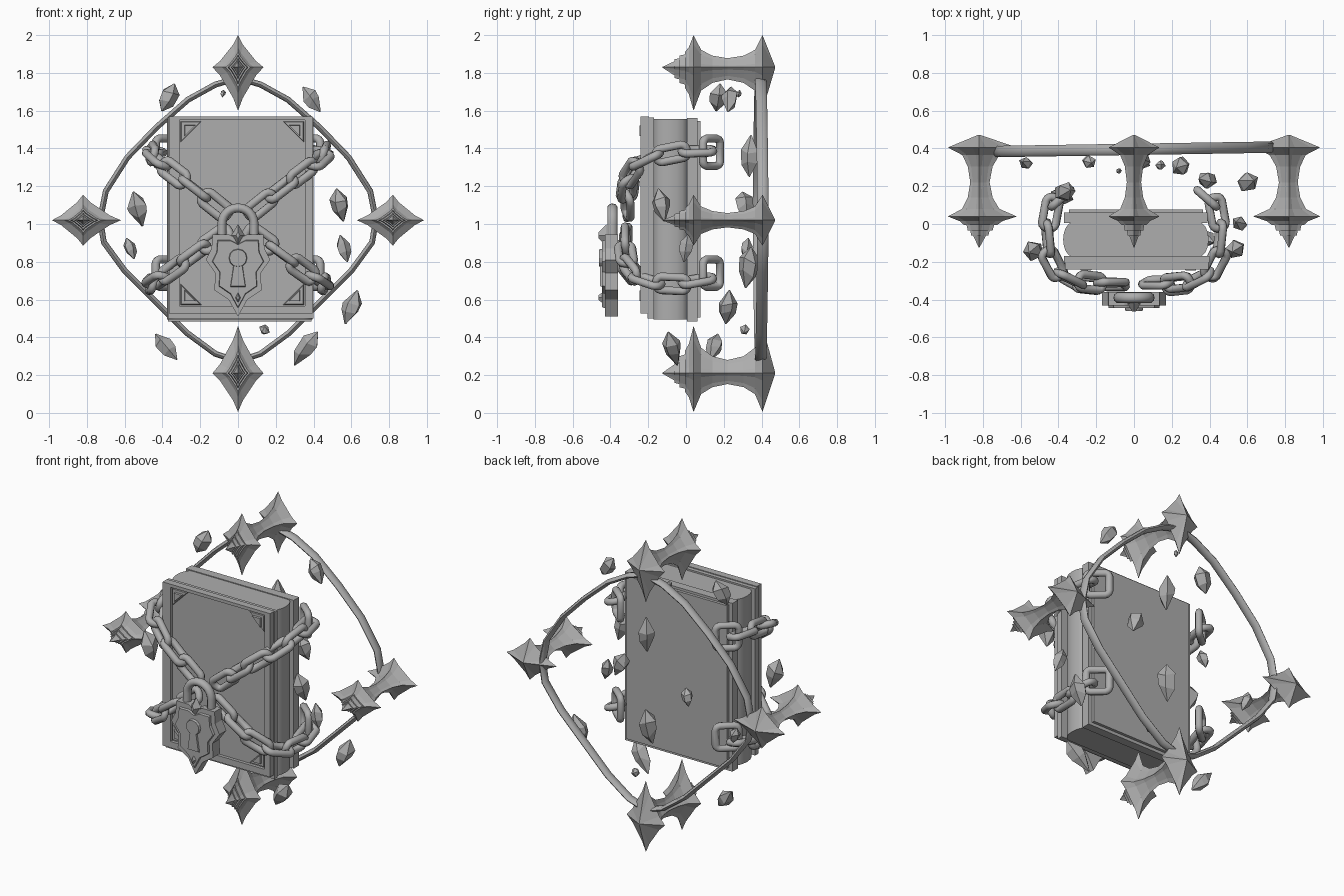
import bpy, bmesh, math, random
from mathutils import Vector, Matrix

cube = bpy.data.objects.get("Cube")
if cube:
    bpy.data.objects.remove(cube, do_unlink=True)
random.seed(4)

mat = bpy.data.materials.new("stone_grey")
mat.use_nodes = True
mat.diffuse_color = (0.42, 0.42, 0.42, 1)
mat.node_tree.nodes["Principled BSDF"].inputs["Base Color"].default_value = (0.42, 0.42, 0.42, 1)


def finish(bm, name, smooth=False):
    bmesh.ops.recalc_face_normals(bm, faces=bm.faces)
    me = bpy.data.meshes.new(name)
    bm.to_mesh(me)
    bm.free()
    me.materials.append(mat)
    ob = bpy.data.objects.new(name, me)
    bpy.context.collection.objects.link(ob)
    if smooth:
        bpy.ops.object.select_all(action='DESELECT')
        ob.select_set(True)
        bpy.context.view_layer.objects.active = ob
        bpy.ops.object.shade_smooth_by_angle(angle=math.radians(50))
    return ob


def loft(bm, rings, loop=False):
    """Skin a list of point rings; close the ends or join them in a loop."""
    vs = [[bm.verts.new(p) for p in r] for r in rings]
    n = len(vs[0])
    for a, b in zip(vs, vs[1:] + vs[:1] if loop else vs[1:]):
        for i in range(n):
            j = (i + 1) % n
            bm.faces.new((a[i], a[j], b[j], b[i]))
    if not loop:
        bm.faces.new(vs[0])
        bm.faces.new(vs[-1])


def tube(bm, pts, normal, r_in, r_n, loop=True, sides=8):
    """Sweep an ellipse along a flat path lying across the given normal."""
    rings, n = [], len(pts)
    for i, p in enumerate(pts):
        a = pts[i - 1] if loop or i else p
        b = pts[(i + 1) % n] if loop or i < n - 1 else p
        side = (b - a).normalized().cross(normal)
        rings.append([p + side * r_in * math.cos(t) + normal * r_n * math.sin(t)
                      for t in (math.tau * k / sides for k in range(sides))])
    loft(bm, rings, loop)


def box(bm, x0, x1, y0, y1, z0, z1):
    m = Matrix.Translation(((x0 + x1) / 2, (y0 + y1) / 2, (z0 + z1) / 2))
    bmesh.ops.create_cube(bm, size=1, matrix=m @ Matrix.Diagonal((x1 - x0, y1 - y0, z1 - z0, 1)))


def plate(bm, pts, y0, y1, bevel=0.0):
    """Extrude an x-z outline from back y0 to front y1, shrinking the front."""
    c = sum((Vector(p) for p in pts), Vector((0, 0))) / len(pts)
    front = [Vector(p).lerp(c, bevel) for p in pts]
    loft(bm, [[(p[0], y0, p[1]) for p in pts], [(p[0], y1, p[1]) for p in front]])


# Book: covers with raised border
bm = bmesh.new()
box(bm, -0.37, 0.40, -0.205, -0.17, 0.50, 1.565)
box(bm, -0.33, 0.37, -0.22, -0.20, 0.54, 1.56)
for x0, x1, z0, z1 in ((-0.365, -0.31, 0.525, 1.57), (0.355, 0.395, 0.525, 1.57),
                       (-0.365, 0.395, 0.525, 0.565), (-0.365, 0.395, 1.55, 1.57)):
    box(bm, x0, x1, -0.24, -0.195, z0, z1)
finish(bm, "front_cover")

bm = bmesh.new()
box(bm, -0.37, 0.39, 0.005, 0.06, 0.485, 1.56)
box(bm, -0.345, 0.365, 0.05, 0.078, 0.505, 1.545)
finish(bm, "back_cover")

# Page block with bulging sides
bm = bmesh.new()
outline = []
for s in (1, -1):
    for k in range(9):
        t = -math.pi / 2 + math.pi * k / 8
        outline.append((s * (0.335 + 0.05 * math.cos(t)) + 0.01, -0.082 + s * 0.09 * math.sin(t)))
loft(bm, [[(x, y, z) for x, y in outline] for z in (0.495, 1.555)])
finish(bm, "page_block", True)

# Triangular corner fittings on the front cover
bm = bmesh.new()
for cx, sx in ((-0.305, 1), (0.35, -1)):
    for cz, sz in ((0.57, 1), (1.545, -1)):
        for off, size, y in ((0, 0.115, -0.232), (0.02, 0.065, -0.245)):
            a, b = cx + sx * off, cz + sz * off
            plate(bm, [(a, b), (a + sx * size, b), (a, b + sz * size)], -0.215, y, 0.15)
finish(bm, "cover_corners")

# Ring behind the book: a diamond with rounded corners, (x, z) per quarter
upper_arc = [(0.73, 0), (0.70, 0.15), (0.585, 0.33), (0.43, 0.49), (0.265, 0.635), (0.12, 0.715), (0, 0.75)]
lower_arc = [(0.73, 0), (0.71, 0.12), (0.60, 0.27), (0.44, 0.43), (0.27, 0.60), (0.12, 0.71), (0, 0.75)]
ring_xz = upper_arc[:-1] + [(-x, z) for x, z in upper_arc[:0:-1]]
ring_xz += [(-x, -z) for x, z in lower_arc[:-1]] + [(x, -z) for x, z in lower_arc[:0:-1]]
bm = bmesh.new()
tube(bm, [Vector((x, 0.395 + 0.016 * x, 1.023 + z)) for x, z in ring_xz], Vector((0, 1, 0)), 0.016, 0.03)
finish(bm, "back_ring", True)

# Four double-ended spiked stars: (y, scale) rings
star_profile = [(0.472, 0.02), (0.405, 1), (0.365, 0.54), (0.305, 0.36), (0.22, 0.28), (0.14, 0.36),
                (0.08, 0.54), (0.04, 1), (0.015, 0.62), (-0.005, 0.48), (-0.005, 0.4),
                (-0.035, 0.36), (-0.035, 0.28), (-0.06, 0.25), (-0.06, 0.19), (-0.125, 0.01)]
for name, cx, cz, ux, uz, r_out, r_in in (("top_star", 0, 1.83, 0, 1, 0.17, 0.23),
                                          ("bottom_star", 0, 0.21, 0, -1, 0.205, 0.25),
                                          ("left_star", 0.82, 1.02, 1, 0, 0.165, 0.19),
                                          ("right_star", -0.82, 1.02, -1, 0, 0.165, 0.20)):
    bm = bmesh.new()
    rings = []
    for y, s in star_profile:
        ring = []
        for k in range(12):
            c, d = math.cos(math.tau * k / 12), math.sin(math.tau * k / 12)
            a = math.copysign(abs(c) ** 2.4, c) * (r_out if c > 0 else r_in) * s
            b = math.copysign(abs(d) ** 2.4, d) * 0.135 * s
            ring.append((cx + ux * a + uz * b, y, cz + uz * a - ux * b))
        rings.append(ring)
    loft(bm, rings)
    finish(bm, name)


# Chains: alternating links strung along a bent path
def link(bm, pos, along, flat, length=0.21, width=0.12):
    flat = (flat - along * flat.dot(along)).normalized()
    side = along.cross(flat)
    wire, r = 0.022, 0.03
    h, w = length / 2 - wire - r, width / 2 - wire - r
    pts = []
    for k in range(16):
        t = math.tau * (k + 0.5) / 16
        c, s = math.cos(t), math.sin(t)
        pts.append(pos + along * (math.copysign(h, c) + r * c) + side * (math.copysign(w, s) + r * s))
    tube(bm, pts, flat, wire, wire)


def at_length(path, d):
    for a, b in zip(path, path[1:]):
        seg = (b - a).length
        if d <= seg or b is path[-1]:
            return a + (b - a).normalized() * d
        d -= seg


upper = [(0.12, -0.31, 1.10), (0.22, -0.31, 1.18), (0.34, -0.29, 1.27), (0.43, -0.21, 1.34),
         (0.46, -0.05, 1.38), (0.44, 0.06, 1.385)]
lower = [(0.12, -0.32, 0.92), (0.22, -0.32, 0.85), (0.34, -0.30, 0.76), (0.43, -0.21, 0.70),
         (0.46, -0.05, 0.68), (0.44, 0.06, 0.70)]
for name, sx, course, end_z in (("upper_left_chain", 1, upper, 1.38),
                                ("upper_right_chain", -1, upper, 1.38),
                                ("lower_left_chain", 1, lower, 0.74),
                                ("lower_right_chain", -1, lower, 0.74)):
    bm = bmesh.new()
    path = [Vector((sx * x, y, z)) for x, y, z in course]
    total = sum((b - a).length for a, b in zip(path, path[1:]))
    count = 6
    for k in range(count):
        d = total * k / (count - 1)
        p = at_length(path, d)
        along = (at_length(path, min(d + 0.05, total)) - at_length(path, max(d - 0.05, 0))).normalized()
        out = Vector((p.x * 0.9, (p.y + 0.08) * 1.6, 0)).normalized()
        roll = Matrix.Rotation(math.radians(15 + 90 * (k % 2)), 3, along)
        link(bm, p, along, roll @ out)
    # upright loose link at the end of the chain
    link(bm, Vector((sx * 0.385, 0.135, end_z)), Vector((0, 0, 1)),
         Vector((sx * 0.66, 0.75, 0)), 0.19, 0.18)
    finish(bm, name, True)

# Padlock: shield body, raised panel, keyhole and shackle
half = [(0, 0.51), (0.05, 0.60), (0.125, 0.65), (0.12, 0.74), (0.17, 0.81),
        (0.14, 0.87), (0.135, 0.945), (0.05, 0.945), (0, 0.92)]
shield = half + [(-x, z) for x, z in half[-2:0:-1]]
bm = bmesh.new()
plate(bm, shield, -0.36, -0.43)
plate(bm, [(x * 0.82, 0.765 + (z - 0.765) * 0.84) for x, z in shield], -0.42, -0.445, 0.04)
finish(bm, "lock_body")

bm = bmesh.new()
plate(bm, [(0.05 * math.cos(math.tau * k / 12), 0.82 + 0.05 * math.sin(math.tau * k / 12))
           for k in range(12)], -0.44, -0.46, 0.1)
plate(bm, [(-0.022, 0.80), (0.022, 0.80), (0.042, 0.665), (-0.042, 0.665)], -0.44, -0.455, 0.1)
for z, w, h in ((0.94, 0.035, 0.06), (0.61, 0.025, 0.045)):
    plate(bm, [(w, z), (0, z + h), (-w, z), (0, z - h)], -0.42, -0.462, 0.7)
finish(bm, "lock_keyhole")

bm = bmesh.new()
arc = [Vector((0.085, -0.39, 0.90))]
arc += [Vector((0.085 * math.cos(math.pi * k / 12), -0.39, 1.0 + 0.085 * math.sin(math.pi * k / 12)))
        for k in range(13)]
arc.append(Vector((-0.085, -0.39, 0.90)))
tube(bm, arc, Vector((0, 1, 0)), 0.024, 0.028, loop=False, sides=10)
finish(bm, "lock_shackle", True)

# Floating crystal shards: x, y, z, half length, half width, lean
shards = [(-0.37, 0.17, 1.67, 0.08, 0.05, 25), (0.39, 0.23, 1.66, 0.08, 0.045, -35),
          (-0.53, -0.14, 1.08, 0.095, 0.055, -15), (0.54, -0.13, 1.10, 0.09, 0.05, -12),
          (-0.57, 0.32, 0.87, 0.06, 0.032, -20), (0.56, 0.0, 0.87, 0.075, 0.038, -15),
          (-0.38, 0.15, 0.35, 0.09, 0.045, -40), (0.36, -0.07, 0.34, 0.11, 0.05, 35),
          (0.60, 0.22, 0.56, 0.095, 0.052, 20), (0.14, 0.31, 0.44, 0.03, 0.027, -60),
          (-0.08, 0.28, 1.69, 0.02, 0.015, 10), (0.04, 0.34, 1.36, 0.11, 0.05, 0),
          (0.03, 0.33, 0.77, 0.11, 0.055, 8), (-0.24, 0.33, 1.03, 0.055, 0.035, 15),
          (0.25, 0.31, 1.10, 0.075, 0.05, -20)]
for i, (x, y, z, h, w, lean) in enumerate(shards):
    bm = bmesh.new()
    m = Matrix.Translation((x, y, z)) @ Matrix.Rotation(math.radians(lean), 4, 'Y') \
        @ Matrix.Rotation(random.uniform(-0.25, 0.25), 4, 'X')
    rings = []
    for t, s in ((-1, 0.08), (-0.25, 0.9), (0.3, 1.0), (1, 0.08)):
        rings.append([m @ Vector((w * s * math.cos(a), w * s * math.sin(a),
                                  h * t + (random.uniform(-0.2, 0.2) * h if s > 0.5 else 0)))
                      for a in (math.tau * k / 5 + i for k in range(5))])
    loft(bm, rings)
    finish(bm, "crystal_shard_%02d" % (i + 1))
